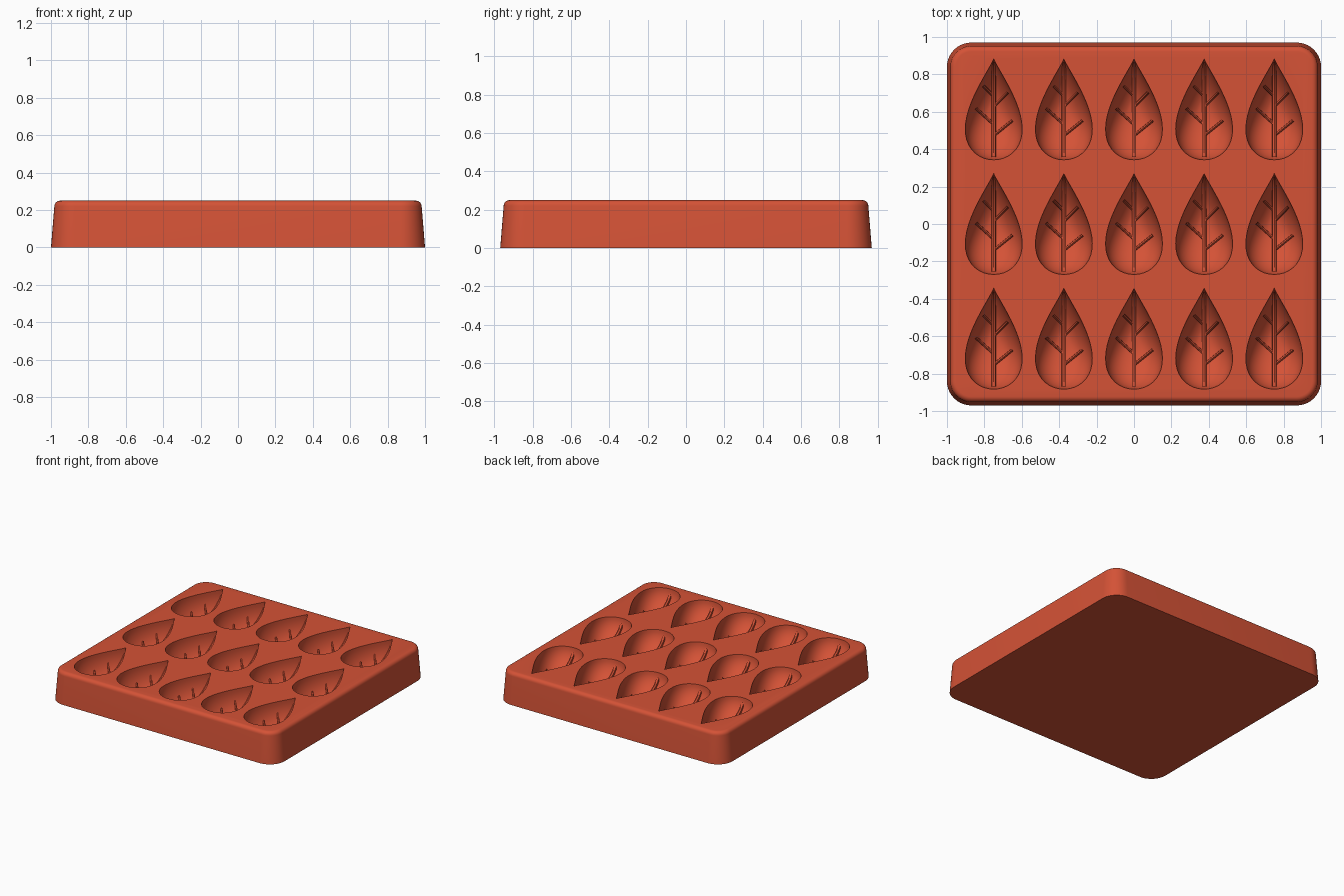
import bpy, bmesh, math
from mathutils import Vector

cube = bpy.data.objects.get("Cube")
if cube:
    bpy.data.objects.remove(cube, do_unlink=True)

TOP, DEPTH = 0.25, 0.18
HALF_LEN, HALF_WID = 0.27, 0.152
CENTRES = [(0.375 * i, 0.613 * j) for i in range(-2, 3) for j in (-1, 0, 1)]

red = bpy.data.materials.new("coral red silicone")
red.use_nodes = True
red.diffuse_color = (0.66, 0.085, 0.037, 1)
red.node_tree.nodes["Principled BSDF"].inputs["Base Color"].default_value = red.diffuse_color


def loft(bm, rings):
    """Skin a stack of closed rings and cap both ends."""
    rows = [[bm.verts.new(p) for p in ring] for ring in rings]
    for a, b in zip(rows, rows[1:]):
        for k in range(len(a)):
            n = (k + 1) % len(a)
            bm.faces.new((a[k], a[n], b[n], b[k]))
    bm.faces.new(rows[0][::-1])
    bm.faces.new(rows[-1])


def finish(bm, name):
    bmesh.ops.recalc_face_normals(bm, faces=bm.faces)
    mesh = bpy.data.meshes.new(name)
    bm.to_mesh(mesh)
    bm.free()
    mesh.materials.append(red)
    ob = bpy.data.objects.new(name, mesh)
    bpy.context.collection.objects.link(ob)
    return ob


def smooth(ob):
    bpy.ops.object.select_all(action='DESELECT')
    ob.select_set(True)
    bpy.context.view_layer.objects.active = ob
    bpy.ops.object.shade_smooth_by_angle(angle=math.radians(35))


def rounded_rect(inset, z, radius=0.13, steps=10):
    pts = []
    for q, (sx, sy) in enumerate([(1, 1), (-1, 1), (-1, -1), (1, -1)]):
        for k in range(steps + 1):
            a = (q + k / steps) * math.pi / 2
            r = radius - inset
            pts.append((sx * (1 - radius) + r * math.cos(a),
                        sy * (0.97 - radius) + r * math.sin(a), z))
    return pts


def leaf_width(v):
    """Half width of the leaf at v from -1 (round end) to 1 (tip)."""
    t = math.acos(max(-1, min(1, v)))
    return HALF_WID / 0.727 * math.sin(t) * math.sin(t / 2) ** 1.3


def leaf_ring(cx, cy, scale, z, steps=48):
    pts = []
    for k in range(steps):
        t = 2 * math.pi * k / steps
        v = math.cos(t)
        x = leaf_width(v) * (1 if k < steps / 2 else -1)
        pts.append((cx + scale * x, cy + scale * v * HALF_LEN, z))
    return pts


def floor_z(x, y):
    """Height of the hollow's surface at a point inside the leaf."""
    lo, hi = 0.001, 1
    for _ in range(24):
        s = (lo + hi) / 2
        v = y / s / HALF_LEN
        if abs(v) <= 1 and abs(x) / s <= leaf_width(v):
            hi = s
        else:
            lo = s
    return TOP - DEPTH * math.sqrt(max(0, 1 - hi * hi))


# Tray body: drafted sides and a rounded upper edge
bm = bmesh.new()
rings = [rounded_rect(0, 0), rounded_rect(0.018, TOP - 0.03)]
for k in range(1, 7):
    a = k / 6 * math.pi / 2
    rings.append(rounded_rect(0.018 + 0.03 * (1 - math.cos(a)), TOP - 0.03 * (1 - math.sin(a))))
loft(bm, rings)
tray = finish(bm, "mould_tray")

# Leaf hollows cut from the tray
bm = bmesh.new()
for cx, cy in CENTRES:
    rings = [leaf_ring(cx, cy, 1, TOP + 0.05)]
    for k in range(12):
        a = k / 12.5 * math.pi / 2
        rings.append(leaf_ring(cx, cy, math.cos(a), TOP - DEPTH * math.sin(a)))
    loft(bm, rings)
cutter = finish(bm, "leaf_cutter")
cutter.hide_render = True
mod = tray.modifiers.new("hollows", 'BOOLEAN')
mod.operation, mod.solver, mod.object = 'DIFFERENCE', 'EXACT', cutter
bpy.context.view_layer.objects.active = tray
bpy.ops.object.modifier_apply(modifier=mod.name)
bpy.data.objects.remove(cutter, do_unlink=True)
smooth(tray)


# Raised veins following the floor of each hollow
def vein(bm, cx, cy, start, end, half, rise, steps=20):
    a, b = Vector(start), Vector(end)
    d = (b - a).normalized()
    side = Vector((-d.y, d.x))
    rings = []
    for k in range(steps + 1):
        p = a.lerp(b, k / steps)
        z = floor_z(p.x, p.y)
        crest = min(z + rise, TOP - 0.01)
        ring = []
        for w, h in ((-1, z - 0.03), (-0.8, crest - 0.006), (0, crest),
                     (0.8, crest - 0.006), (1, z - 0.03)):
            q = p + side * (w * half)
            ring.append((cx + q.x, cy + q.y, h))
        rings.append(ring)
    loft(bm, rings)


VEINS = [((0, -0.08), (-0.095, 0.005)), ((0, -0.14), (0.1, -0.06)),
         ((0, 0.07), (-0.055, 0.125)), ((0, 0.015), (0.075, 0.09))]
bm = bmesh.new()
for cx, cy in CENTRES:
    vein(bm, cx, cy, (0, -0.255), (0, 0.25), 0.013, 0.03, 40)
    for start, end in VEINS:
        vein(bm, cx, cy, start, end, 0.009, 0.022)
smooth(finish(bm, "leaf_veins"))
